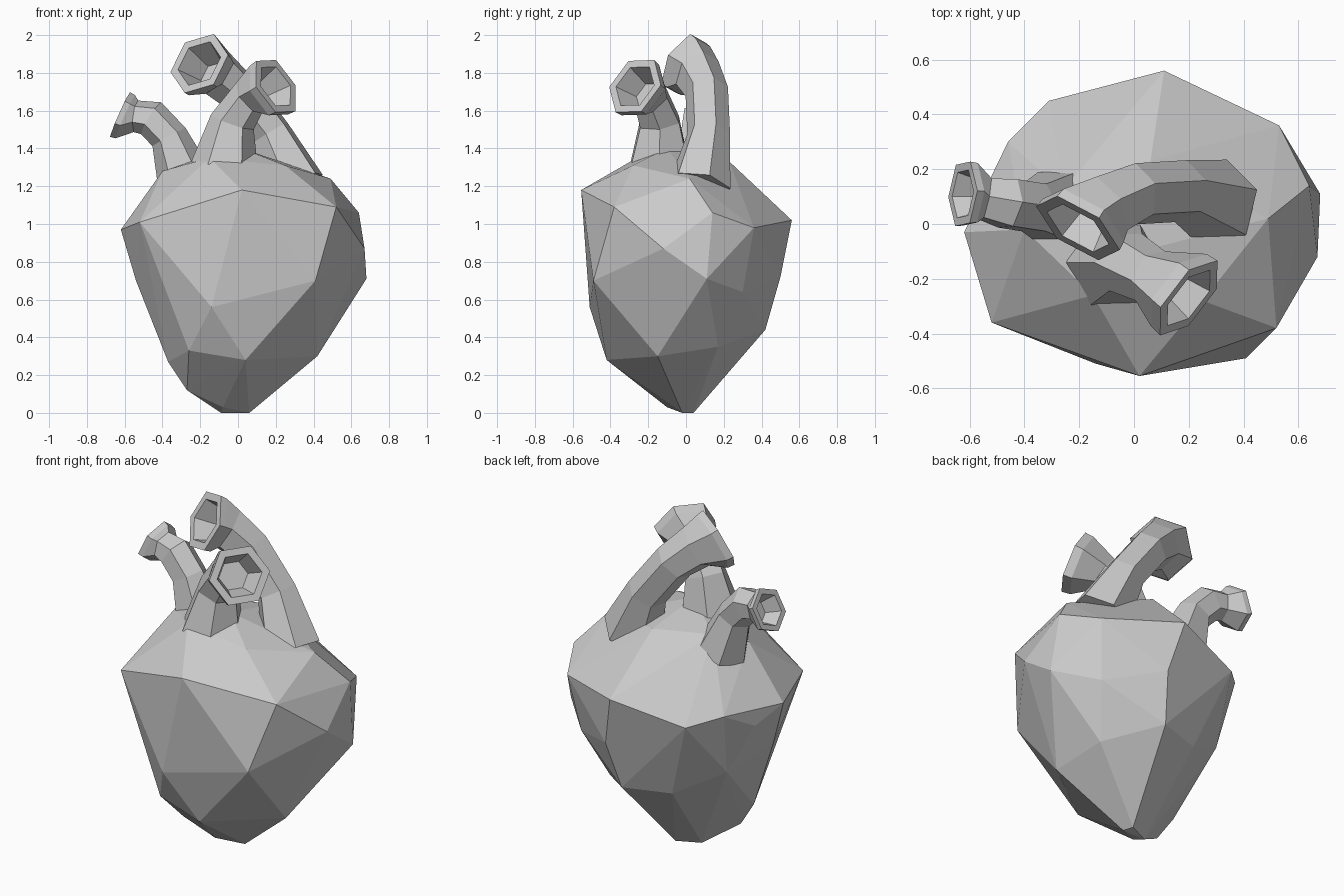
import bpy, bmesh, math
from mathutils import Vector

if "Cube" in bpy.data.objects:
    bpy.data.objects.remove(bpy.data.objects["Cube"])


def make_object(name, bm):
    bmesh.ops.recalc_face_normals(bm, faces=bm.faces[:])
    mesh = bpy.data.meshes.new(name)
    bm.to_mesh(mesh)
    bm.free()
    obj = bpy.data.objects.new(name, mesh)
    bpy.context.collection.objects.link(obj)
    return obj


def hull(name, points):
    bm = bmesh.new()
    for p in points:
        bm.verts.new(p)
    res = bmesh.ops.convex_hull(bm, input=bm.verts[:])
    junk = [g for g in res["geom_interior"] + res["geom_unused"]
            if isinstance(g, bmesh.types.BMVert)]
    bmesh.ops.delete(bm, geom=list(set(junk)), context='VERTS')
    return make_object(name, bm)


def vessel(name, path, normal, rim_r, sides=6, lip=0.04, depth=0.13, spin=0.0):
    """Tapered tube along (x, y, z, radius); ends in a flared, hollow rim."""
    n = Vector(normal).normalized()
    pts = [Vector(p[:3]) for p in path]
    # sections: centre, direction, radius
    secs = []
    for i, p in enumerate(pts[:-1]):
        d = (pts[i + 1] - pts[max(i - 1, 0)]).normalized()
        secs.append((p, d, path[i][3]))
    end = pts[-1]
    secs += [(end - n * lip, n, rim_r * 0.97), (end, n, rim_r),
             (end, n, rim_r * 0.74), (end - n * depth, n, rim_r * 0.48)]

    bm = bmesh.new()
    rings, prev = [], secs[0][1]
    q = Vector((0, 0, 1)).rotation_difference(prev)
    for c, d, r in secs:
        q = prev.rotation_difference(d) @ q
        prev = d
        ring = []
        for k in range(sides):
            a = spin + 2 * math.pi * k / sides
            ring.append(bm.verts.new(c + q @ Vector((r * math.cos(a), r * math.sin(a), 0))))
        rings.append(ring)
    for a, b in zip(rings, rings[1:]):
        for k in range(sides):
            j = (k + 1) % sides
            bm.faces.new((a[k], a[j], b[j], b[k]))
    bm.faces.new(rings[0][::-1])
    bm.faces.new(rings[-1])
    return make_object(name, bm)


# Faceted heart body, listed from the tip upward
tip = [(-0.09, -0.02, 0), (0.06, -0.02, 0), (0.04, 0.04, 0), (-0.08, -0.1, 0.03),
       (-0.27, -0.13, 0.12)]
lower = [(-0.37, -0.11, 0.27), (-0.26, -0.36, 0.33), (0.04, -0.42, 0.28),
         (0.42, -0.15, 0.30), (0.38, 0.17, 0.35), (0.13, 0.42, 0.44),
         (-0.14, 0.33, 0.44), (-0.41, 0.20, 0.59)]
middle = [(-0.54, -0.05, 0.70), (-0.14, -0.51, 0.56), (0.41, -0.49, 0.70),
          (0.68, 0.11, 0.71), (0.48, 0.30, 0.64), (0.18, 0.50, 0.72),
          (0.67, -0.12, 0.87)]
shoulder = [(-0.62, -0.03, 0.97), (-0.52, -0.36, 1.01), (0.02, -0.555, 1.18),
            (0.52, -0.38, 1.09), (0.64, 0.14, 1.06), (0.53, 0.36, 0.98),
            (0.11, 0.56, 1.02), (-0.31, 0.45, 0.92), (-0.46, 0.30, 0.97),
            (-0.54, 0.12, 0.87)]
top = [(-0.40, -0.02, 1.28), (-0.15, -0.26, 1.35), (0.25, -0.28, 1.31),
       (0.49, 0.02, 1.24), (0.06, 0.23, 1.33), (-0.26, 0.12, 1.34),
       (0.02, -0.10, 1.40)]
hull("heart_body", tip + lower + middle + shoulder + top)

# Large artery arching from the back right over to the left
vessel("arched_artery",
       [(0.30, 0.07, 1.20, 0.17), (0.17, 0.12, 1.48, 0.115), (0.00, 0.11, 1.70, 0.115),
        (-0.11, 0.06, 1.80, 0.13), (-0.205, -0.015, 1.85, 0)],
       (-0.5, -0.72, 0.42), 0.178, sides=6, spin=0.3, depth=0.16)

# Front trunk turning to the right
vessel("front_trunk",
       [(-0.07, -0.14, 1.30, 0.18), (-0.03, -0.14, 1.54, 0.12),
        (0.06, -0.19, 1.67, 0.105), (0.20, -0.27, 1.73, 0)],
       (0.7, -0.55, 0.4), 0.172, sides=6, lip=0.05)

# Small side vein on the left
vessel("side_vein",
       [(-0.28, 0.06, 1.23, 0.15), (-0.365, 0.06, 1.46, 0.10), (-0.46, 0.075, 1.56, 0.10),
        (-0.54, 0.09, 1.57, 0.085), (-0.625, 0.11, 1.58, 0)],
       (-0.9, 0.05, 0.4), 0.13, sides=6, lip=0.03, depth=0.09)
